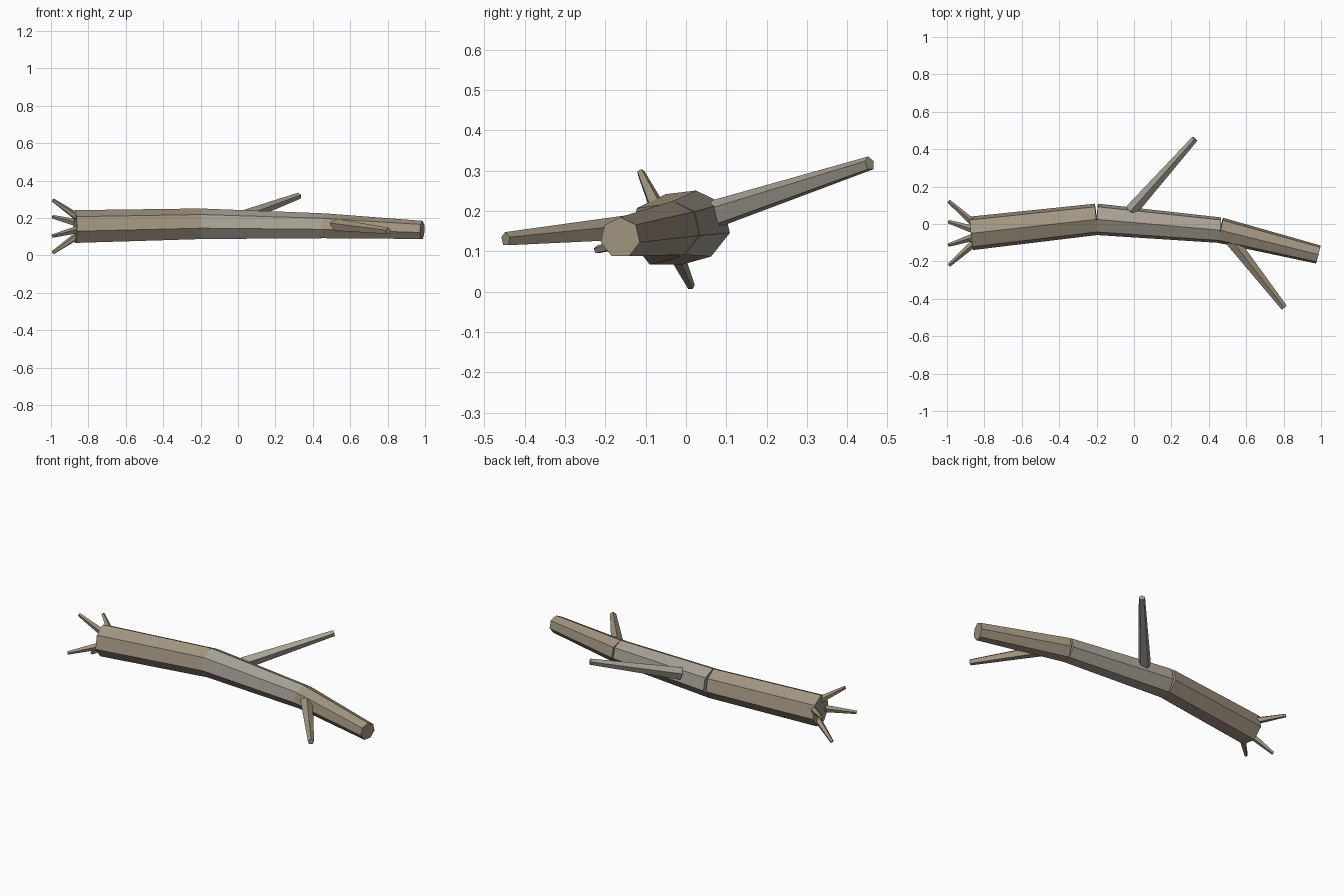
import bpy, bmesh, math
from mathutils import Vector

if "Cube" in bpy.data.objects:
    bpy.data.objects.remove(bpy.data.objects["Cube"])


def material(name, color):
    m = bpy.data.materials.new(name)
    m.diffuse_color = (*color, 1)
    m.use_nodes = True
    m.node_tree.nodes["Principled BSDF"].inputs["Base Color"].default_value = m.diffuse_color
    return m


bark = material("bark", (0.36, 0.30, 0.22))
weathered = material("weathered_bark", (0.39, 0.36, 0.30))


def limb(name, start, end, r0, r1, sides, mat):
    """Tapered prism between two points, one corner facing up."""
    a, b = Vector(start), Vector(end)
    axis = (b - a).normalized()
    side = axis.cross(Vector((0, 0, 1))).normalized()
    up = side.cross(axis)
    bm = bmesh.new()
    rings = []
    for centre, r in ((a, r0), (b, r1)):
        ring = []
        for i in range(sides):
            t = math.tau * i / sides
            ring.append(bm.verts.new(centre + r * (math.cos(t) * up + math.sin(t) * side)))
        rings.append(ring)
        bm.faces.new(ring)
    for i in range(sides):
        j = (i + 1) % sides
        bm.faces.new((rings[0][i], rings[0][j], rings[1][j], rings[1][i]))
    bmesh.ops.recalc_face_normals(bm, faces=bm.faces)
    mesh = bpy.data.meshes.new(name)
    bm.to_mesh(mesh)
    bm.free()
    mesh.materials.append(mat)
    obj = bpy.data.objects.new(name, mesh)
    bpy.context.collection.objects.link(obj)
    return obj


# Trunk: three straight lengths meeting at the bends
path = [(-0.87, -0.05, 0.150), (-0.20, 0.025, 0.165), (0.46, -0.033, 0.155), (0.985, -0.163, 0.134)]
radii = [0.092, 0.086, 0.070, 0.051]
for i, mat in enumerate((bark, weathered, bark)):
    limb(f"trunk_{i + 1}", path[i], path[i + 1], radii[i], radii[i + 1], 7, mat)

# Broken branches
limb("back_branch", (-0.015, 0.072, 0.192), (0.325, 0.455, 0.318), 0.036, 0.018, 5, weathered)
limb("front_branch", (0.52, -0.085, 0.162), (0.803, -0.447, 0.130), 0.036, 0.018, 5, bark)

# Four roots splayed around the butt end
for i in range(4):
    t = math.radians(20 + 90 * i)
    dy, dz = 0.182 * math.cos(t), 0.150 * math.sin(t)
    limb(f"root_{i + 1}", (-0.86, -0.05 + 0.33 * dy, 0.155 + 0.36 * dz),
         (-0.99, -0.05 + dy, 0.155 + dz), 0.021, 0.010, 5, bark)
